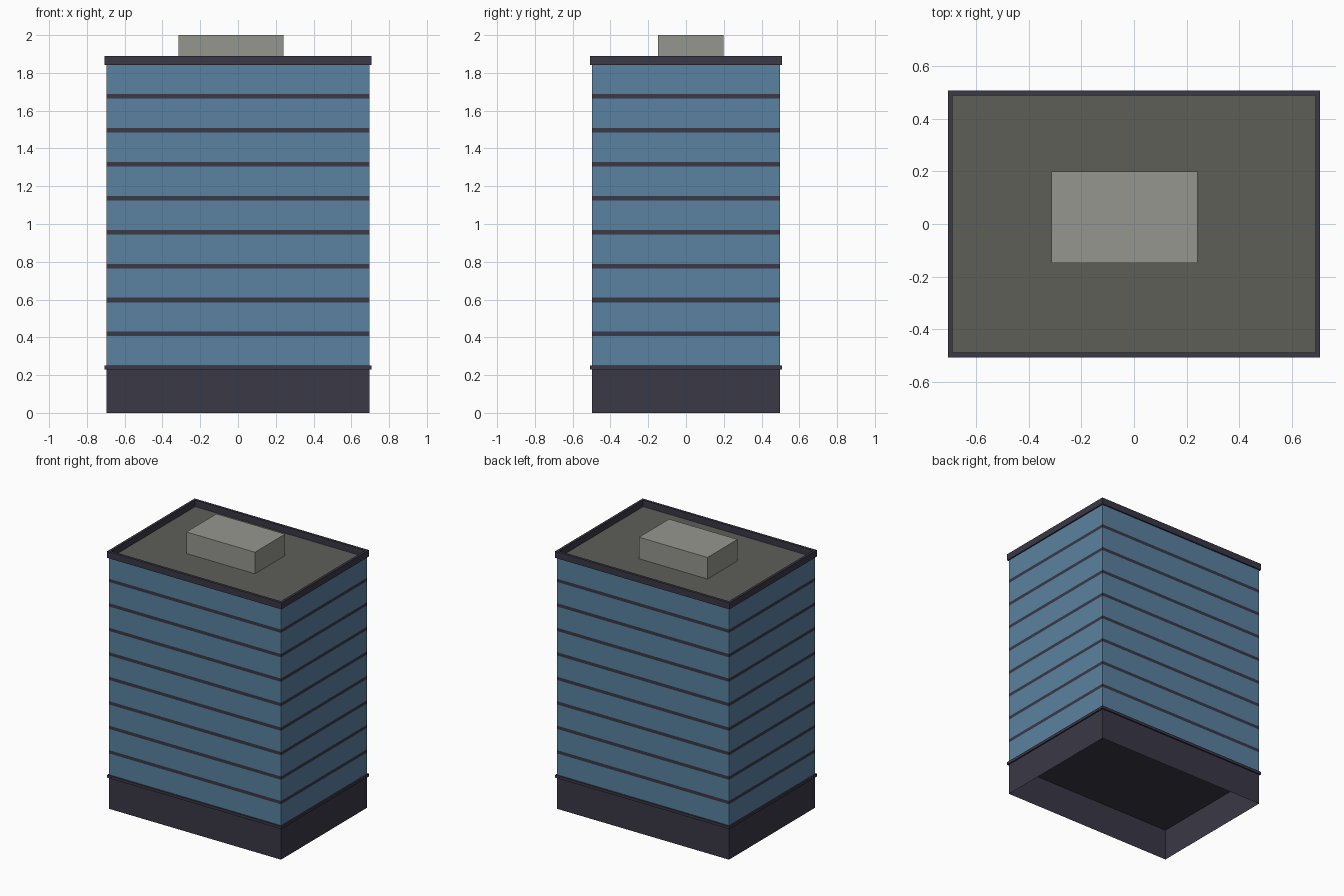
import bpy
import bmesh

cube = bpy.data.objects.get("Cube")
if cube:
    bpy.data.objects.remove(cube, do_unlink=True)


def make_material(name, hex_code):
    """Flat colour given as an sRGB hex string."""
    srgb = [c / 255 for c in bytes.fromhex(hex_code)]
    rgba = [((c + 0.055) / 1.055) ** 2.4 for c in srgb] + [1]
    mat = bpy.data.materials.new(name)
    mat.use_nodes = True
    mat.diffuse_color = rgba
    mat.node_tree.nodes["Principled BSDF"].inputs["Base Color"].default_value = rgba
    return mat


DARK = make_material("dark trim", "3a3846")
GLASS = make_material("blue glass", "5a82a0")
ROOF = make_material("roof grey", "5e5e58")
UNIT = make_material("light grey", "969690")

WALL = (0.697, 0.497)
LEDGE = (0.707, 0.507)
INNER = (0.689, 0.488)
BASE_TOP, LEDGE_TOP = 0.23, 0.25
ROOF_Z, PARAPET_TOP = 1.842, 1.89
STOREY, BAND, FIRST_BAND, BAND_COUNT = 0.1796, 0.024, 0.418, 8


def loft(name, rings, mats, cap_bottom=False, cap_top=False, closed=False,
         centre=(0, 0), rule=None):
    """Stack rectangles (half sizes, height) and join them with quads."""
    bm = bmesh.new()
    loops = []
    for (hx, hy), z in rings:
        corners = ((-hx, -hy), (hx, -hy), (hx, hy), (-hx, hy))
        loops.append([bm.verts.new((x + centre[0], y + centre[1], z))
                      for x, y in corners])
    pairs = list(zip(loops, loops[1:]))
    if closed:
        pairs.append((loops[-1], loops[0]))
    for low, high in pairs:
        for i in range(4):
            j = (i + 1) % 4
            face = bm.faces.new((low[i], low[j], high[j], high[i]))
            if rule:
                face.material_index = rule(face.calc_center_median().z)
    if cap_bottom:
        bm.faces.new(loops[0][::-1])
    if cap_top:
        bm.faces.new(loops[-1])
    mesh = bpy.data.meshes.new(name)
    bm.to_mesh(mesh)
    bm.free()
    for mat in mats:
        mesh.materials.append(mat)
    obj = bpy.data.objects.new(name, mesh)
    bpy.context.collection.objects.link(obj)
    return obj


# Ground floor, open underneath
loft("ground_floor", [(WALL, 0), (WALL, BASE_TOP)], [DARK])

# Thin ledge above the ground floor
loft("ledge", [(LEDGE, BASE_TOP), (LEDGE, LEDGE_TOP)], [DARK], True, True)

# Glazed tower with flush dark floor bands
bands = [FIRST_BAND + i * STOREY for i in range(BAND_COUNT)]
heights = [LEDGE_TOP]
for z in bands:
    heights += [z - BAND / 2, z + BAND / 2]
heights.append(ROOF_Z)
loft("glass_tower", [(WALL, z) for z in heights], [GLASS, DARK],
     rule=lambda z: int(any(abs(z - b) < BAND / 2 for b in bands)))

# Roof deck
loft("roof_deck", [(INNER, ROOF_Z - 0.01), (INNER, ROOF_Z)], [ROOF], True, True)

# Parapet frame around the roof
loft("parapet", [(INNER, ROOF_Z), (LEDGE, ROOF_Z),
                 (LEDGE, PARAPET_TOP), (INNER, PARAPET_TOP)], [DARK], closed=True)

# Plant room on the roof
loft("plant_room", [((0.278, 0.174), ROOF_Z), ((0.278, 0.174), 2.0)], [UNIT],
     True, True, centre=(-0.036, 0.025))
